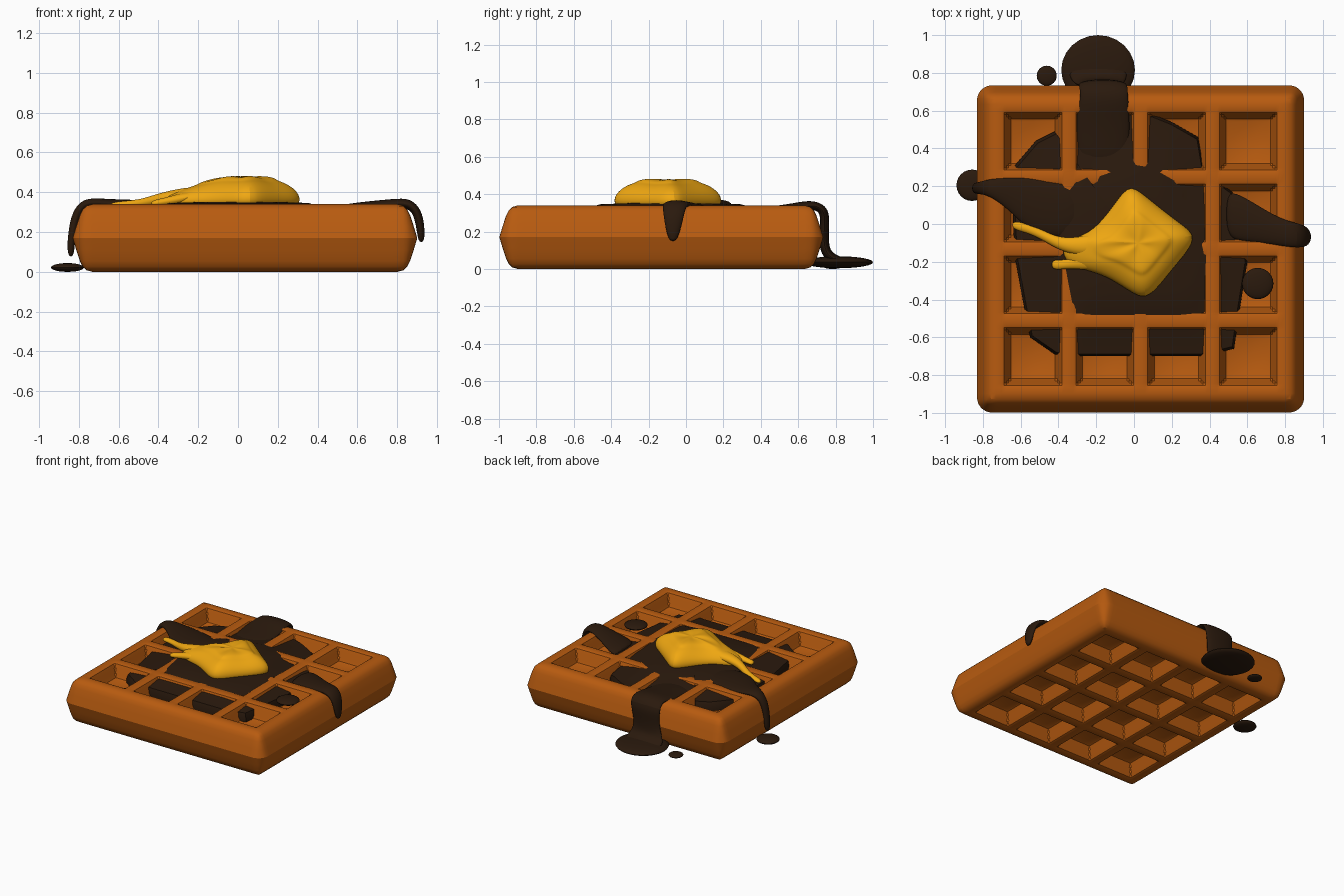
import bpy, bmesh, math
from mathutils import Vector


def material(name, rgb):
    m = bpy.data.materials.new(name)
    m.diffuse_color = (*rgb, 1)
    return m


BATTER = material("baked_batter", (0.48, 0.105, 0.005))
SYRUP = material("dark_syrup", (0.023, 0.010, 0.004))
BUTTER = material("golden_butter", (0.87, 0.39, 0.006))


def finish(name, bm, mat, subsurf=0, angle=50):
    bmesh.ops.recalc_face_normals(bm, faces=bm.faces)
    me = bpy.data.meshes.new(name)
    bm.to_mesh(me)
    bm.free()
    ob = bpy.data.objects.new(name, me)
    bpy.context.collection.objects.link(ob)
    me.materials.append(mat)
    if subsurf:
        ob.modifiers.new("smooth", 'SUBSURF').levels = subsurf
        ob.modifiers["smooth"].render_levels = subsurf
    bpy.ops.object.select_all(action='DESELECT')
    ob.select_set(True)
    bpy.context.view_layer.objects.active = ob
    bpy.ops.object.shade_smooth_by_angle(angle=math.radians(angle))
    return ob


def loft(bm, rings):
    """Skin a list of equal-length point rings and cap both ends."""
    vs = [[bm.verts.new(p) for p in r] for r in rings]
    n = len(vs[0])
    for a, b in zip(vs, vs[1:]):
        for i in range(n):
            bm.faces.new((a[i], a[(i + 1) % n], b[(i + 1) % n], b[i]))
    bm.faces.new(vs[0][::-1])
    bm.faces.new(vs[-1])


def strand(name, stations, side, mat):
    """Flattened tapering tube: stations are x, y, z, half width, half thickness."""
    side = Vector(side)
    pts = [Vector(s[:3]) for s in stations]
    rings = []
    for i, s in enumerate(stations):
        t = pts[min(i + 1, len(pts) - 1)] - pts[max(i - 1, 0)]
        nrm = t.cross(side).normalized()
        rings.append([pts[i] + side * (s[3] * math.cos(a)) + nrm * (s[4] * math.sin(a))
                      for a in (k * math.tau / 10 for k in range(10))])
    bm = bmesh.new()
    loft(bm, rings)
    return finish(name, bm, mat, 2)


def drop(name, loc, size):
    bm = bmesh.new()
    bmesh.ops.create_uvsphere(bm, u_segments=24, v_segments=12, radius=1)
    bmesh.ops.scale(bm, vec=size, verts=bm.verts)
    bmesh.ops.translate(bm, vec=loc, verts=bm.verts)
    return finish(name, bm, SYRUP)


# Waffle: one height field with 4 x 4 pockets, mirrored to the underside
CX, CY, H, TOP, DEPTH = 0.035, -0.132, 0.866, 0.34, 0.1
CELLS = [-0.57, -0.19, 0.19, 0.57]
STEPS = [0.165, 0.153, 0.141, 0.129, 0.117, 0.105]
EDGE = [(0, 0.17), (0.018, 0.23), (0.036, 0.285), (0.05, 0.313), (0.07, 0.332), (0.1, 0.34)]


def pocket(u):
    t = (0.16 - min(abs(u - c) for c in CELLS)) / 0.05
    t = max(0, min(1, t))
    return t * t * (3 - 2 * t)


def rim(d):
    for (a, za), (b, zb) in zip(EDGE, EDGE[1:]):
        if d <= b + 1e-6:
            return za + (zb - za) * (d - a) / (b - a)
    return TOP


lines = sorted({round(c + s * o, 4) for c in CELLS for o in STEPS + [0] for s in (-1, 1)}
               | {round(s * (H - e[0]), 4) for e in EDGE for s in (-1, 1)})
bm = bmesh.new()
for flip in (False, True):
    grid = []
    for x in lines:
        row = []
        for y in lines:
            z = rim(H - max(abs(x), abs(y))) - DEPTH * min(pocket(x), pocket(y))
            px, py = x, y
            ex, ey = abs(x) - (H - 0.08), abs(y) - (H - 0.08)
            if ex > 0 and ey > 0:      # round the four corners
                k = max(ex, ey) / math.hypot(ex, ey)
                px = math.copysign(H - 0.08 + ex * k, x)
                py = math.copysign(H - 0.08 + ey * k, y)
            row.append(bm.verts.new((CX + px, CY + py, TOP - z if flip else z)))
        grid.append(row)
    for i in range(len(lines) - 1):
        for j in range(len(lines) - 1):
            bm.faces.new((grid[i][j], grid[i + 1][j], grid[i + 1][j + 1], grid[i][j + 1]))
bmesh.ops.remove_doubles(bm, verts=bm.verts, dist=0.0005)
finish("waffle", bm, BATTER, angle=30)

# Syrup pool: low dome that fills pockets and just covers the central ridges
POOL = [(-0.64, 0.30), (-0.52, 0.44), (-0.42, 0.49), (-0.40, 0.30), (-0.31, 0.50), (-0.02, 0.60),
        (0.10, 0.58), (0.20, 0.54), (0.34, 0.46), (0.37, 0.28), (0.52, 0.17), (0.60, -0.20),
        (0.56, -0.45), (0.53, -0.66), (0.36, -0.70), (-0.30, -0.70), (-0.42, -0.69),
        (-0.55, -0.60), (-0.58, -0.45), (-0.63, -0.18), (-0.64, 0.0)]
bm = bmesh.new()
mid = Vector((0.02, -0.13))
loft(bm, [[(*(mid + (Vector(p) - mid) * s), z) for p in POOL]
          for s, z in [(1, 0.225), (1, 0.27), (0.98, 0.305), (0.68, 0.325), (0.58, 0.346), (0.3, 0.352)]])
finish("syrup_pool", bm, SYRUP)

# Syrup runs over the left, right and back edges
strand("syrup_run_left", [(-0.27, 0.07, 0.32, 0.13, 0.03), (-0.42, 0.075, 0.33, 0.16, 0.03),
                          (-0.56, 0.105, 0.335, 0.15, 0.03), (-0.67, 0.165, 0.343, 0.085, 0.025),
                          (-0.77, 0.195, 0.352, 0.045, 0.026), (-0.815, 0.19, 0.29, 0.035, 0.025),
                          (-0.835, 0.19, 0.19, 0.03, 0.02), (-0.84, 0.19, 0.12, 0.03, 0.02),
                          (-0.84, 0.19, 0.075, 0.015, 0.012)], (0, 1, 0), SYRUP)
strand("syrup_run_right", [(0.485, 0.055, 0.30, 0.13, 0.03), (0.56, 0.035, 0.315, 0.13, 0.03),
                           (0.67, -0.005, 0.33, 0.10, 0.028), (0.78, -0.045, 0.342, 0.075, 0.026),
                           (0.86, -0.06, 0.347, 0.07, 0.028), (0.903, -0.065, 0.30, 0.06, 0.025),
                           (0.918, -0.068, 0.22, 0.045, 0.022), (0.922, -0.07, 0.145, 0.02, 0.016)],
       (0, 1, 0), SYRUP)
strand("syrup_run_back", [(-0.165, 0.30, 0.29, 0.14, 0.03), (-0.165, 0.45, 0.305, 0.15, 0.03),
                          (-0.165, 0.58, 0.325, 0.15, 0.028), (-0.155, 0.68, 0.347, 0.13, 0.028),
                          (-0.165, 0.745, 0.315, 0.14, 0.03), (-0.17, 0.74, 0.22, 0.12, 0.025),
                          (-0.18, 0.735, 0.13, 0.12, 0.03), (-0.19, 0.76, 0.06, 0.16, 0.03),
                          (-0.19, 0.85, 0.035, 0.17, 0.025)], (1, 0, 0), SYRUP)

# Puddle and loose drops
drop("syrup_puddle", (-0.19, 0.815, 0.036), (0.195, 0.185, 0.032))
drop("drop_left", (-0.857, 0.205, 0.022), (0.083, 0.083, 0.022))
drop("drop_back", (-0.462, 0.785, 0.015), (0.053, 0.053, 0.015))
drop("drop_on_top", (0.655, -0.315, 0.315), (0.083, 0.083, 0.022))

# Butter: melting square pat, thick on the right and sagging to the left
PAT = [(-0.02, 0.20), (0.05, 0.15), (0.14, 0.075), (0.24, 0.0), (0.32, -0.06), (0.28, -0.14),
       (0.21, -0.22), (0.14, -0.31), (0.06, -0.395), (-0.02, -0.35), (-0.11, -0.29), (-0.20, -0.25),
       (-0.33, -0.22), (-0.38, -0.14), (-0.33, -0.08), (-0.23, -0.05), (-0.15, 0.03), (-0.08, 0.13)]
mid = Vector((0.03, -0.10))
rings = []
for s, t in [(0.9, 0), (1.0, 0.02), (1.04, 0.2), (1.0, 0.45), (0.88, 0.66), (0.74, 0.80),
             (0.62, 0.86), (0.56, 0.96), (0.38, 1.0), (0.15, 0.98)]:
    ring = []
    for k, p in enumerate(PAT):
        q = mid + (Vector(p) - mid) * s
        h = 0.145 - 0.18 * max(0, -0.05 - q.x) - 0.05 * max(0, q.x - 0.1)
        wave = 0.006 * math.sin(k * 1.9) * t
        ring.append((q.x, q.y, 0.335 + t * h + wave))
    rings.append(ring)
bm = bmesh.new()
loft(bm, rings)
finish("butter_pat", bm, BUTTER, 2)

# Melted butter trails
strand("butter_trail_long", [(-0.18, -0.11, 0.40, 0.07, 0.035), (-0.30, -0.12, 0.385, 0.05, 0.035),
                             (-0.40, -0.105, 0.365, 0.035, 0.03), (-0.48, -0.06, 0.345, 0.028, 0.022),
                             (-0.56, -0.025, 0.34, 0.025, 0.018), (-0.62, -0.01, 0.335, 0.027, 0.018),
                             (-0.645, -0.005, 0.33, 0.012, 0.01)], (0, 1, 0), BUTTER)
strand("butter_trail_short", [(-0.20, -0.19, 0.385, 0.06, 0.03), (-0.30, -0.205, 0.365, 0.035, 0.028),
                              (-0.37, -0.215, 0.352, 0.024, 0.02), (-0.42, -0.215, 0.345, 0.03, 0.018),
                              (-0.435, -0.215, 0.34, 0.012, 0.01)], (0, 1, 0), BUTTER)
